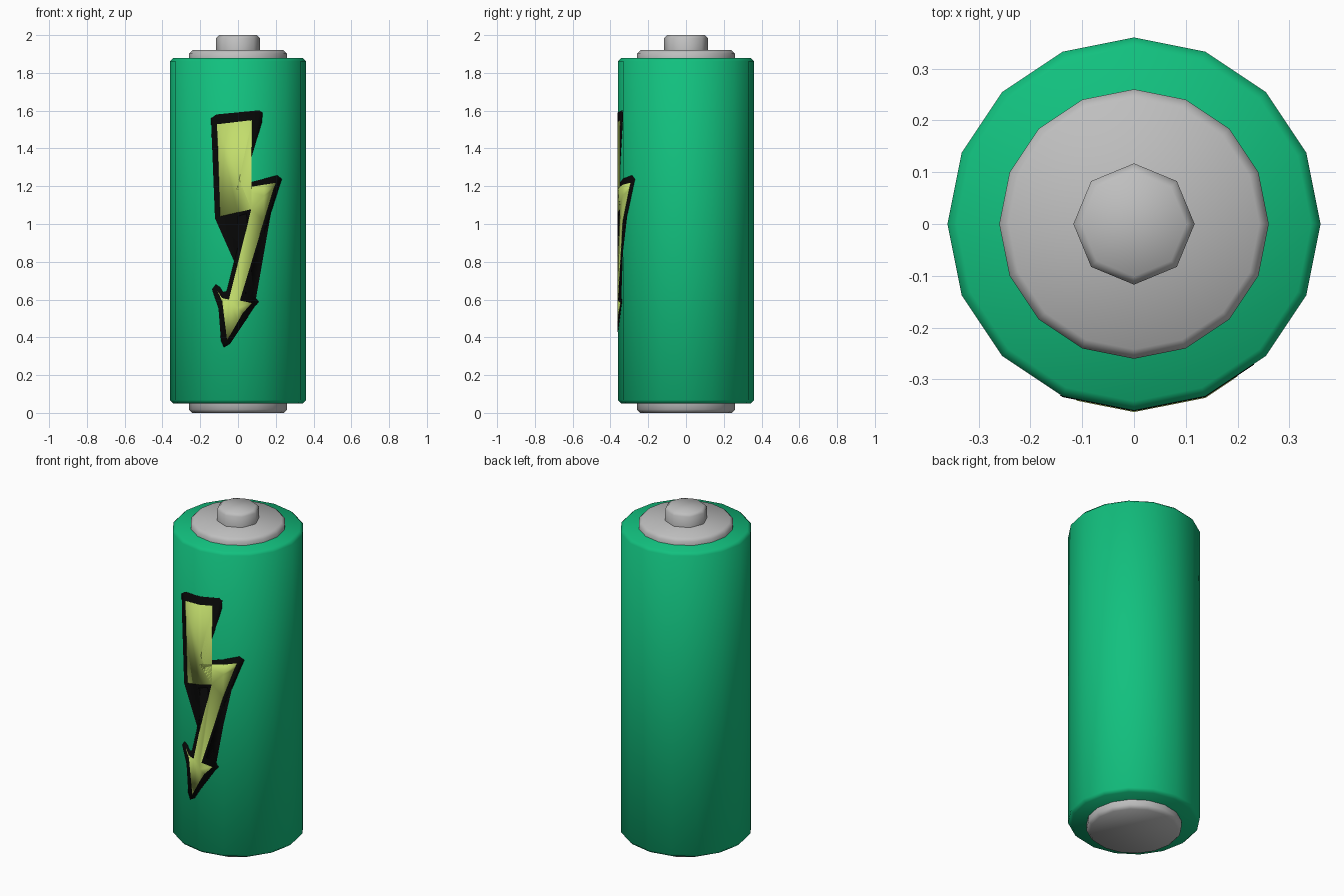
import bpy, bmesh, math

if "Cube" in bpy.data.objects:
    bpy.data.objects.remove(bpy.data.objects["Cube"])


def material(name, color):
    m = bpy.data.materials.new(name)
    m.diffuse_color = (*color, 1)
    m.use_nodes = True
    m.node_tree.nodes["Principled BSDF"].inputs["Base Color"].default_value = m.diffuse_color
    return m


GREEN = material("green", (0.006, 0.53, 0.21))
GREY = material("grey", (0.52, 0.52, 0.52))
YELLOW = material("yellow", (0.54, 0.72, 0.15))
BLACK = material("black", (0.002, 0.002, 0.002))

SIDES = 16
RADIUS = 0.36


def finish(name, bm, mat, angle):
    mesh = bpy.data.meshes.new(name)
    bm.to_mesh(mesh)
    bm.free()
    mesh.materials.append(mat)
    mesh.shade_smooth()
    mesh.set_sharp_from_angle(angle=math.radians(angle))
    obj = bpy.data.objects.new(name, mesh)
    bpy.context.collection.objects.link(obj)
    return obj


def lathe(name, profile, sides, mat):
    """Closed turned part from (radius, height) points, bottom to top."""
    bm = bmesh.new()
    rings = []
    for r, z in profile:
        rings.append([bm.verts.new((r * math.cos(2 * math.pi * i / sides),
                                    r * math.sin(2 * math.pi * i / sides), z))
                      for i in range(sides)])
    for a, b in zip(rings, rings[1:]):
        for i in range(sides):
            j = (i + 1) % sides
            bm.faces.new((a[i], a[j], b[j], b[i]))
    bm.faces.new(rings[0][::-1])
    bm.faces.new(rings[-1])
    return finish(name, bm, mat, 50)


def front_depth(x):
    """Distance of the faceted casing's front surface from the axis plane."""
    step = 2 * math.pi / SIDES
    k = int(math.asin(min(abs(x) / RADIUS, 1)) / step + 1e-6)
    x0, x1 = RADIUS * math.sin(k * step), RADIUS * math.sin((k + 1) * step)
    y0, y1 = RADIUS * math.cos(k * step), RADIUS * math.cos((k + 1) * step)
    return y0 + (y1 - y0) * (abs(x) - x0) / (x1 - x0)


def wrapped_plate(name, outline, lift, mat):
    """Thin plate following the facets on the front of the casing."""
    bm = bmesh.new()
    bm.faces.new([bm.verts.new((x, 0, z)) for x, z in reversed(outline)])
    bmesh.ops.triangulate(bm, faces=bm.faces[:])
    for k in range(-2, 3):
        cut = RADIUS * math.sin(k * 2 * math.pi / SIDES)
        bmesh.ops.bisect_plane(bm, geom=bm.verts[:] + bm.edges[:] + bm.faces[:],
                               plane_co=(cut, 0, 0), plane_no=(1, 0, 0))
    for v in bm.verts:
        v.co.y = -front_depth(v.co.x) - lift
    bm.normal_update()
    for f in bm.faces:
        if f.normal.y > 0:
            f.normal_flip()
    obj = finish(name, bm, mat, 30)
    solid = obj.modifiers.new("thickness", 'SOLIDIFY')
    solid.thickness = 0.003
    solid.offset = -1
    return obj


# Casing and metal contacts
lathe("casing", [(0.342, 0.05), (0.36, 0.068), (0.36, 1.862), (0.342, 1.88)], SIDES, GREEN)
lathe("bottom_contact", [(0.242, 0), (0.26, 0.018), (0.26, 0.06)], SIDES, GREY)
lathe("top_plate", [(0.26, 1.87), (0.26, 1.902), (0.242, 1.92)], SIDES, GREY)
lathe("top_terminal", [(0.117, 1.91), (0.117, 1.984), (0.101, 2.0)], 8, GREY)

# Lightning arrow: black outline with yellow fill on top
wrapped_plate("bolt_outline", [
    (-0.143, 1.56), (-0.115, 1.58), (0.113, 1.602), (0.13, 1.59), (0.127, 1.54),
    (0.03, 1.212), (0.21, 1.258), (0.232, 1.237), (0.215, 1.185), (0.037, 0.63),
    (0.093, 0.612), (0.11, 0.588), (0.087, 0.56), (-0.042, 0.365), (-0.074, 0.347),
    (-0.09, 0.38), (-0.105, 0.575), (-0.138, 0.655), (-0.117, 0.68), (-0.095, 0.665),
    (-0.08, 0.64), (-0.06, 0.645), (0.045, 1.055), (-0.095, 1.013), (-0.122, 1.03)],
    0.0015, BLACK)
wrapped_plate("bolt_fill", [
    (-0.111, 1.528), (0.074, 1.55), (-0.005, 1.185), (0.2, 1.218), (0.187, 1.18),
    (0.01, 0.595), (0.075, 0.582), (0.026, 0.53), (-0.058, 0.384), (-0.083, 0.585),
    (-0.108, 0.645), (-0.085, 0.608), (-0.048, 0.60), (0.07, 1.078), (-0.095, 1.04)],
    0.003, YELLOW)
